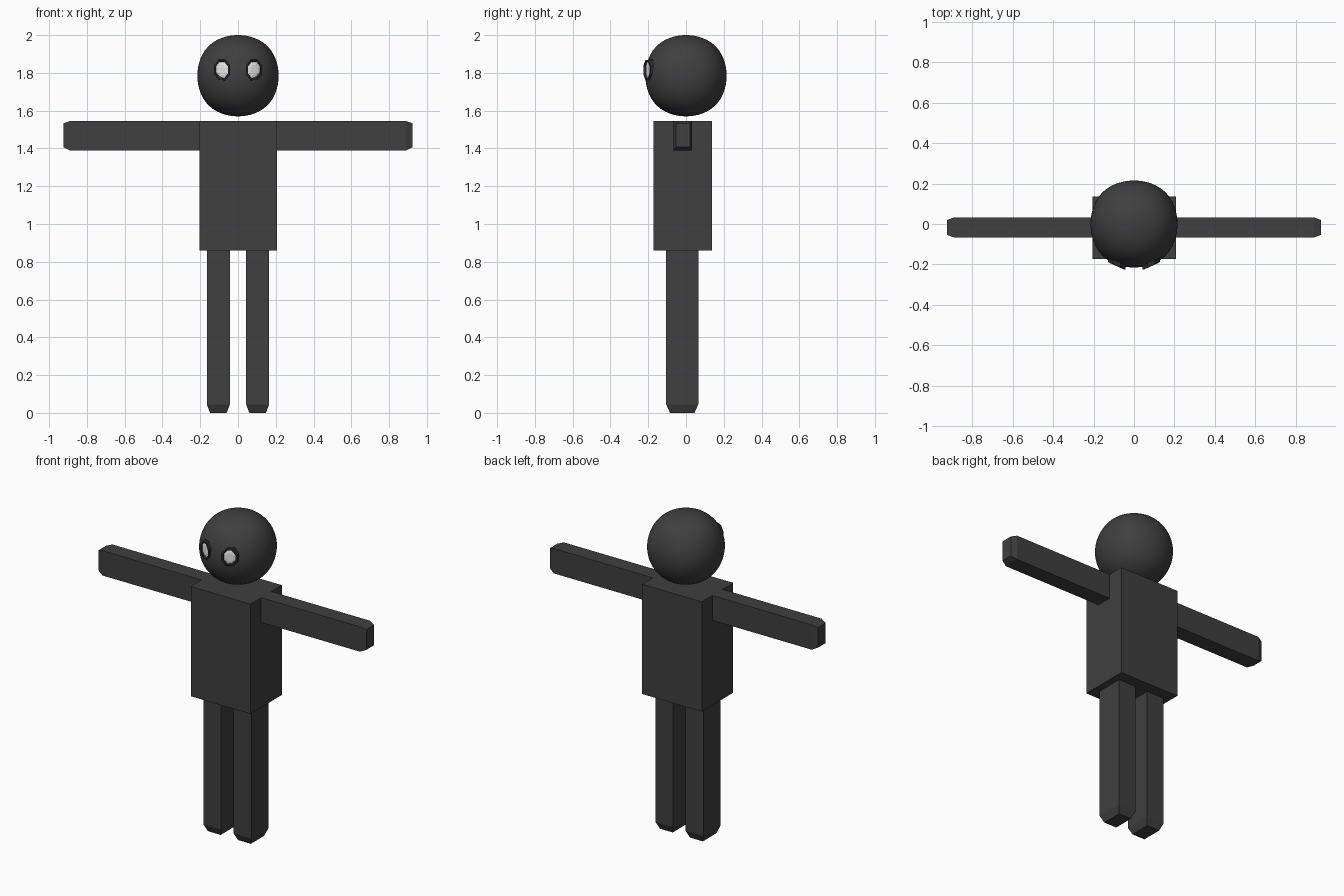
import bpy, bmesh, math
from mathutils import Vector, Matrix

if "Cube" in bpy.data.objects:
    bpy.data.objects.remove(bpy.data.objects["Cube"])


def material(name, value):
    m = bpy.data.materials.new(name)
    m.diffuse_color = (value, value, value, 1)
    m.use_nodes = True
    m.node_tree.nodes["Principled BSDF"].inputs["Base Color"].default_value = m.diffuse_color
    return m


CHARCOAL = material("charcoal", 0.05)
BLACK = material("rim_black", 0.025)
WHITE = material("eye_white", 0.8)


def finish(name, bm, mat, smooth=False):
    bmesh.ops.recalc_face_normals(bm, faces=bm.faces)
    me = bpy.data.meshes.new(name)
    bm.to_mesh(me)
    bm.free()
    me.materials.append(mat)
    for p in me.polygons:
        p.use_smooth = smooth
    ob = bpy.data.objects.new(name, me)
    bpy.context.collection.objects.link(ob)
    return ob


def loft(name, rings, mat, cap_start=True, cap_end=True):
    """Skin a list of equal-length point rings."""
    bm = bmesh.new()
    vs = [[bm.verts.new(p) for p in r] for r in rings]
    n = len(vs[0])
    for a, b in zip(vs, vs[1:]):
        for i in range(n):
            j = (i + 1) % n
            bm.faces.new((a[i], a[j], b[j], b[i]))
    if cap_start:
        bm.faces.new(vs[0])
    if cap_end:
        bm.faces.new(vs[-1])
    return finish(name, bm, mat)


def rect(u0, u1, v0, v1):
    return [(u0, v0), (u1, v0), (u1, v1), (u0, v1)]


# torso block
base = rect(-0.205, 0.207, -0.173, 0.137)
loft("torso", [[(x, y, z) for x, y in base] for z in (0.86, 1.545)], CHARCOAL)

for s, side in ((-1, "left"), (1, "right")):
    # arm: square bar with a bevelled hand end
    full = rect(-0.067, 0.033, 1.39, 1.545)
    tip = rect(-0.054, 0.02, 1.407, 1.533)
    loft("arm_" + side, [[(s * x, y, z) for y, z in r] for x, r in
                         ((0.2, full), (0.89, full), (0.925, tip))], CHARCOAL)
    # leg: square post with a bevelled foot end
    full = rect(0.043, 0.165, -0.105, 0.065)
    tip = rect(0.060, 0.148, -0.085, 0.045)
    loft("leg_" + side, [[(s * x, y, z) for x, y in r] for z, r in
                         ((0.0, tip), (0.045, full), (0.86, full))], CHARCOAL)

# head: cube rounded by subdivision, then fitted to its overall size
bm = bmesh.new()
bmesh.ops.create_cube(bm, size=1)
head = finish("head", bm, CHARCOAL, smooth=True)
sub = head.modifiers.new("round", "SUBSURF")
sub.levels = sub.render_levels = 5
bpy.context.view_layer.update()
ev = head.evaluated_get(bpy.context.evaluated_depsgraph_get())
extent = max(abs(v.co.x) for v in ev.data.vertices)
head.data.transform(Matrix.Translation((0, 0, 1.785)) @ Matrix.Scale(0.215 / extent, 4))

# eyes: octagonal dark rim around a white plate set slightly back
for s, side in ((-1, "left"), (1, "right")):
    def oval(w, h, y):
        pts = []
        for i in range(8):
            a = math.pi / 8 + i * math.pi / 4
            x = s * 0.085 + w * math.cos(a)
            # push the outer edge back along the curve of the head
            pts.append((x, y + (abs(x) - 0.085) * 0.45, 1.815 + h * math.sin(a)))
        return pts

    loft("eye_rim_" + side,
         [oval(0.048, 0.060, -0.165), oval(0.046, 0.058, -0.207),
          oval(0.036, 0.049, -0.209), oval(0.035, 0.047, -0.198)],
         BLACK, cap_start=False, cap_end=False)
    loft("eye_white_" + side,
         [oval(0.036, 0.049, -0.198), oval(0.020, 0.028, -0.203)],
         WHITE, cap_start=False)
